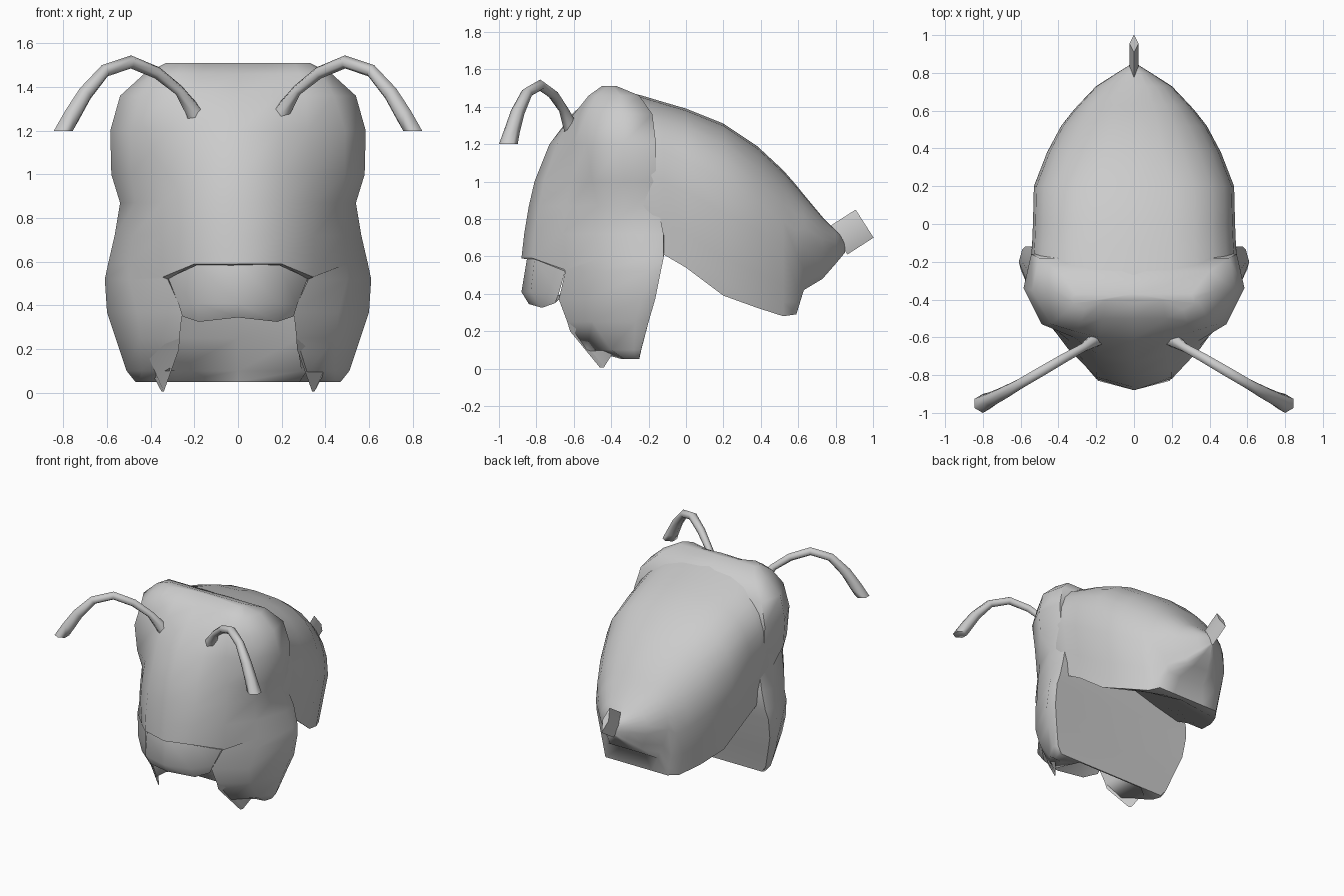
import bpy, bmesh, math
from mathutils import Vector

if "Cube" in bpy.data.objects:
    bpy.data.objects.remove(bpy.data.objects["Cube"])

gray = bpy.data.materials.new("shell_gray")
gray.diffuse_color = (0.6, 0.6, 0.6, 1)
gray.use_nodes = True
gray.node_tree.nodes["Principled BSDF"].inputs["Base Color"].default_value = gray.diffuse_color


def make(name, verts, faces, angle=60):
    me = bpy.data.meshes.new(name)
    me.from_pydata([tuple(v) for v in verts], [], faces)
    bm = bmesh.new()
    bm.from_mesh(me)
    bmesh.ops.remove_doubles(bm, verts=bm.verts, dist=0.0005)
    bmesh.ops.recalc_face_normals(bm, faces=bm.faces)
    bm.to_mesh(me)
    bm.free()
    me.materials.append(gray)
    ob = bpy.data.objects.new(name, me)
    bpy.context.collection.objects.link(ob)
    bpy.ops.object.select_all(action='DESELECT')
    ob.select_set(True)
    bpy.context.view_layer.objects.active = ob
    bpy.ops.object.shade_smooth_by_angle(angle=math.radians(angle))
    return ob


def loft(name, rings, angle=60, caps=True):
    n = len(rings[0])
    verts = [v for r in rings for v in r]
    faces = [(k * n + i, k * n + (i + 1) % n, (k + 1) * n + (i + 1) % n, (k + 1) * n + i)
             for k in range(len(rings) - 1) for i in range(n)]
    if caps:
        faces += [tuple(range(n)), tuple(range(len(verts) - n, len(verts)))]
    return make(name, verts, faces, angle)


# Head: level half contours, front centre to back, mirrored
# z, front y, then four (x, y) contour points, back y
head = [
    (.05, -.26, .28, -.26, .38, -.34, .45, -.33, .47, -.27, -.25),
    (.10, -.28, .29, -.29, .315, -.53, .44, -.40, .51, -.28, -.24),
    (.25, -.32, .28, -.42, .268, -.635, .45, -.50, .56, -.27, -.20),
    (.37, -.36, .28, -.45, .255, -.68, .46, -.53, .60, -.24, -.165),
    (.52, -.42, .28, -.50, .322, -.645, .50, -.48, .61, -.20, -.135),
    (.59, -.88, .20, -.82, .345, -.65, .50, -.46, .595, -.20, -.12),
    (.72, -.865, .20, -.81, .35, -.66, .48, -.48, .565, -.24, -.12),
    (.87, -.84, .20, -.785, .35, -.64, .47, -.47, .54, -.27, -.15),
    (1.0, -.81, .19, -.76, .34, -.62, .49, -.50, .58, -.33, -.16),
    (1.2, -.73, .19, -.69, .32, -.60, .49, -.53, .585, -.34, -.16),
    (1.36, -.61, .18, -.60, .31, -.57, .44, -.53, .54, -.35, -.18),
    (1.46, -.50, .17, -.50, .28, -.52, .38, -.48, .43, -.35, -.25),
    (1.51, -.42, .15, -.40, .26, -.45, .32, -.42, .33, -.39, -.37),
]
rings = []
for z, yf, *p, yb in head:
    half = [(p[i], p[i + 1], z) for i in range(0, 8, 2)]
    half.append((p[6] * (.97 if z < .8 else .93), yb, z))
    if z == .59:                       # cheek edge dips beside the mouth
        half[1] = (.345, -.65, .53)
    mid_y = -.25 + .217 * (z - .05) if z < .74 else yb
    rings.append([(0, yf, z)] + half + [(0, mid_y, z)] + [(-x, y, h) for x, y, h in reversed(half)])
loft("head", rings)

# Abdomen: domed sections with a hollow underside
# y, top, rim height, half width, rim width factor
body = [(-.35, 1.49, .80, .52, .92), (-.22, 1.455, .68, .55, .92), (-.12, 1.425, .61, .54, .93),
        (0, 1.39, .54, .535, .92), (.2, 1.31, .39, .53, .86), (.38, 1.19, .325, .46, .84),
        (.52, 1.06, .28, .385, .80), (.59, .98, .29, .33, .78), (.63, .93, .42, .295, .7),
        (.73, .81, .48, .20, .6), (.80, .74, .56, .09, .6), (.85, .69, .62, .01, .6)]
rings = []
for y, top, bot, w, rim in body:
    mid = bot + (top - bot) * .48
    e = .74 if y < .3 else .82
    half = [(w * math.cos(a) ** e, y, mid + (top - mid) * math.sin(a) ** e)
            for a in (math.pi / 2 * i / 6 for i in range(5, -1, -1))]
    half += [(w * (.45 + .55 * rim), y, bot + (mid - bot) * .45),
             (w * (.2 + .8 * rim), y, bot + (mid - bot) * .2), (w * rim, y, bot)]
    hollow = max(bot, min(.74, .74 - .69 * (y + .1)))
    half.append((w * rim * .5, y, (bot + hollow) / 2))
    rings.append([(0, y, top)] + half + [(0, y, hollow)] + [(-x, q, z) for x, q, z in reversed(half)])
loft("abdomen", rings, 55)

# Upper lip: curved plate under the face, folded back at its lower edge
top = [(0, -.85, .59), (.19, -.81, .585), (.32, -.645, .525)]
mid = [(0, -.88, .41), (.19, -.83, .41), (.27, -.68, .40)]
low = [(0, -.84, .345), (.18, -.77, .325), (.255, -.70, .35)]
inner = [(0, -.66, .40), (.18, -.65, .40), (.25, -.64, .42)]
rows = [[(-x, y, z) for x, y, z in reversed(r[1:])] + r for r in (top, mid, low, inner)]
verts = [v for r in rows for v in r]
make("upper_lip", verts, [(k * 5 + i, k * 5 + i + 1, k * 5 + i + 6, k * 5 + i + 5)
                          for k in range(3) for i in range(4)])

# Stinger: flat diamond tube at the tail
axis = Vector((0, .14, .09))
up = Vector((0, -.048, .075))
rings = [[Vector((0, .815, .685)) + axis * t + up * c + Vector((.024 * s, 0, 0))
          for c, s in ((1, 0), (0, 1), (-1, 0), (0, -1))] for t in (0, 1)]
loft("stinger", rings, 80)

# Antenna path (x, y, z, radius)
path = [(.17, -.58, 1.20, .055), (.205, -.615, 1.29, .04), (.27, -.655, 1.385, .025),
        (.37, -.71, 1.465, .028), (.49, -.78, 1.515, .03), (.61, -.85, 1.475, .03),
        (.70, -.90, 1.37, .037), (.76, -.93, 1.27, .042), (.80, -.95, 1.20, .05)]

for side, label in ((-1, "left"), (1, "right")):
    # Mandible: pointed plate continuing the cheek
    outline = [(.268, -.635, .25), (.27, -.62, .20), (.34, -.46, .005), (.39, -.40, .10),
               (.45, -.47, .26)]
    rings = [[(side * (x + dx), y + dy, z) for x, y, z in outline]
             for dx, dy in ((0, 0), (.01, .02))]
    loft(label + "_mandible", rings, 50)

    # Antenna: six-sided bent tube
    across = Vector((.5, .87, 0))
    rings = []
    for k, (x, y, z, r) in enumerate(path):
        a, b = path[max(k - 1, 0)], path[min(k + 1, len(path) - 1)]
        d = Vector([b[i] - a[i] for i in range(3)]).normalized()
        if k == len(path) - 1:
            d = Vector((0, 0, -1))
        u = across.cross(d).normalized()
        ring = [Vector((x, y, z)) + u * r * math.cos(math.tau * i / 6)
                + across * r * math.sin(math.tau * i / 6) for i in range(6)]
        rings.append([(side * v.x, v.y, v.z) for v in ring])
    loft(label + "_antenna", rings, 80)
